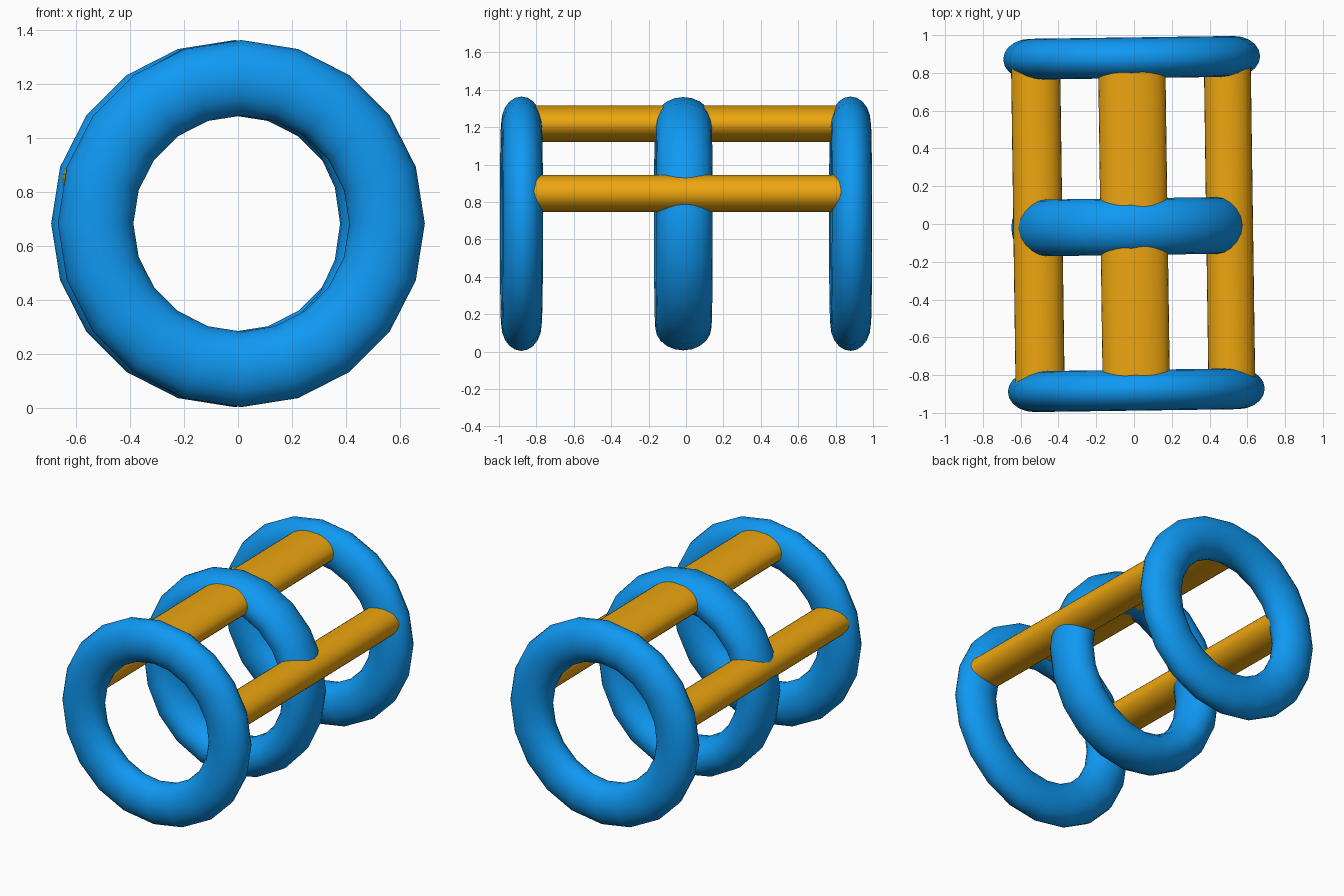
import bpy, bmesh, math
from mathutils import Matrix

if "Cube" in bpy.data.objects:
    bpy.data.objects.remove(bpy.data.objects["Cube"])

YAW = Matrix.Rotation(0.014, 4, 'Z')   # the whole model is turned very slightly
ZC = 0.684                             # ring centre height


def material(name, color):
    m = bpy.data.materials.new(name)
    m.diffuse_color = color
    m.use_nodes = True
    m.node_tree.nodes["Principled BSDF"].inputs["Base Color"].default_value = m.diffuse_color
    return m


BLUE = material("blue", (0.005, 0.32, 0.9, 1))
ORANGE = material("orange", (0.85, 0.38, 0.005, 1))


def finish(name, bm, mat):
    bmesh.ops.recalc_face_normals(bm, faces=bm.faces)
    bm.transform(YAW)
    me = bpy.data.meshes.new(name)
    bm.to_mesh(me)
    bm.free()
    me.shade_smooth()
    me.set_sharp_from_angle(angle=math.radians(40))
    me.materials.append(mat)
    ob = bpy.data.objects.new(name, me)
    bpy.context.collection.objects.link(ob)
    return ob


def ring(name, x, y, rx, rz, tube, depth, n=20, m=20):
    """Upright ring with an oval tube section."""
    bm = bmesh.new()
    loops = []
    for i in range(n):
        a = 2 * math.pi * i / n
        loop = []
        for j in range(m):
            b = 2 * math.pi * j / m
            r = tube * math.cos(b)
            loop.append(bm.verts.new((x + (rx + r) * math.cos(a),
                                      y + depth * math.sin(b),
                                      ZC + (rz + r) * math.sin(a))))
        loops.append(loop)
    for i in range(n):
        p, q = loops[i], loops[(i + 1) % n]
        for j in range(m):
            k = (j + 1) % m
            bm.faces.new((p[j], p[k], q[k], q[j]))
    return finish(name, bm, BLUE)


def bar(name, x, z, half_w, half_h, length=1.72):
    """Oval bar running front to back."""
    bm = bmesh.new()
    bmesh.ops.create_cone(bm, cap_ends=True, segments=32,
                          radius1=1, radius2=1, depth=length)
    bm.transform(Matrix.Translation((x, 0, z))
                 @ Matrix.Diagonal((half_w, 1, half_h, 1))
                 @ Matrix.Rotation(math.pi / 2, 4, 'X'))
    return finish(name, bm, ORANGE)


# End rings
ring("front_ring", 0, -0.88, 0.54, 0.54, 0.14, 0.108)
ring("back_ring", 0, 0.88, 0.54, 0.54, 0.14, 0.108)
# Middle ring, a little narrower and deeper
ring("middle_ring", -0.014, -0.014, 0.514, 0.555, 0.122, 0.15)

# Connecting bars
bar("top_bar", 0, 1.218, 0.178, 0.098)
bar("left_bar", -0.509, 0.846, 0.13, 0.099)
bar("right_bar", 0.506, 0.846, 0.124, 0.099)
